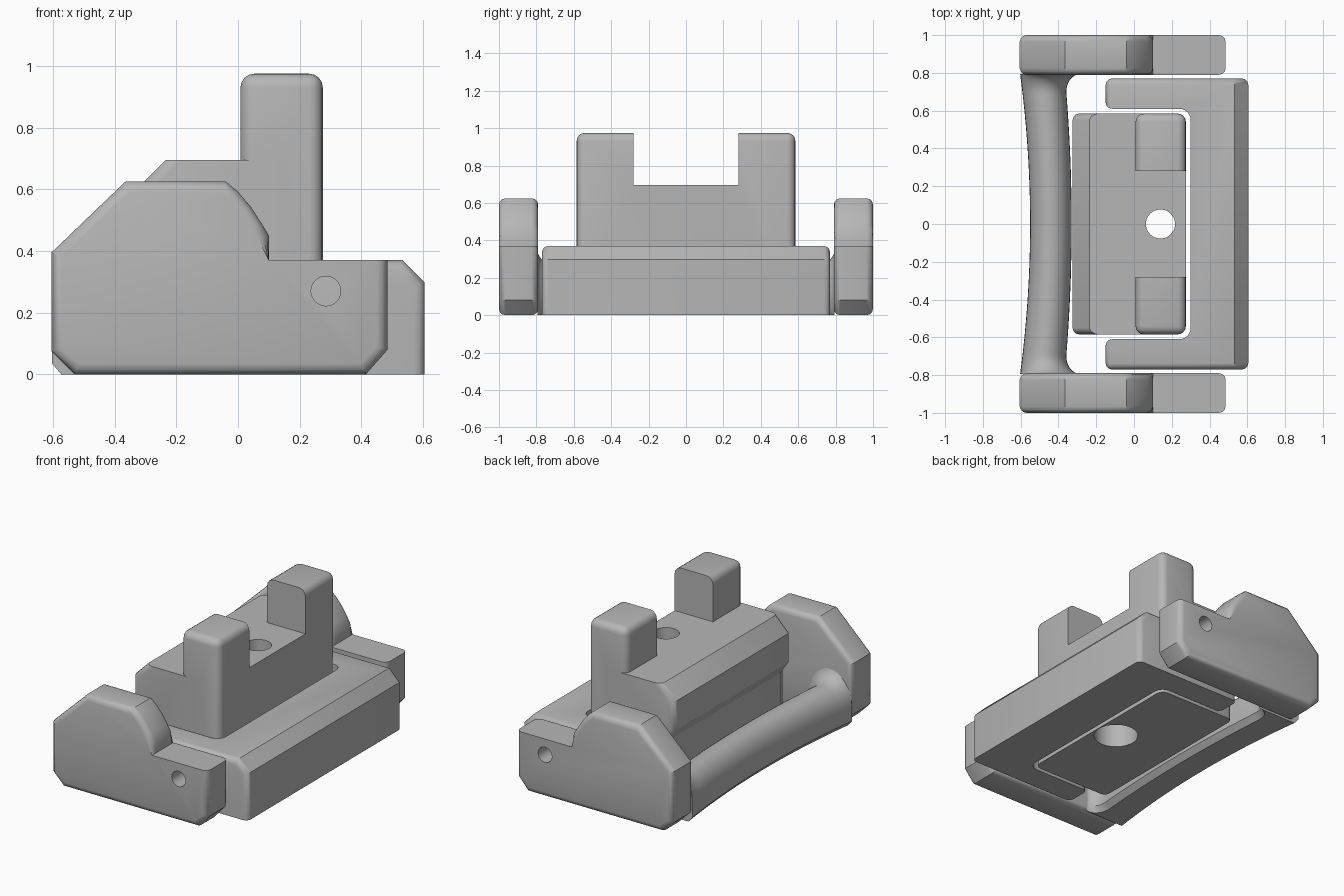
import bpy
import bmesh
from math import sin, cos, pi, sqrt, radians
from mathutils import Vector, Matrix

cube = bpy.data.objects.get("Cube")
if cube:
    bpy.data.objects.remove(cube, do_unlink=True)

# Single grey finish
GREY = (0.47, 0.47, 0.47, 1)
grey = bpy.data.materials.new("plain grey")
grey.use_nodes = True
grey.diffuse_color = GREY
grey.node_tree.nodes["Principled BSDF"].inputs["Base Color"].default_value = GREY


def prism(points, axis, lo, hi):
    """Extrude a 2D outline along y (points are x, z) or z (points are x, y)."""
    bm = bmesh.new()
    place = (lambda a, b: (a, lo, b)) if axis == "y" else (lambda a, b: (a, b, lo))
    face = bm.faces.new([bm.verts.new(place(*p)) for p in points])
    step = Vector((0, hi - lo, 0) if axis == "y" else (0, 0, hi - lo))
    new = bmesh.ops.extrude_face_region(bm, geom=[face])["geom"]
    bmesh.ops.translate(bm, vec=step, verts=[v for v in new if isinstance(v, bmesh.types.BMVert)])
    # Some Blender versions keep the source face, some remove it
    if not face.is_valid:
        bmesh.ops.holes_fill(bm, edges=[e for e in bm.edges if e.is_boundary])
    bmesh.ops.recalc_face_normals(bm, faces=bm.faces[:])
    return bm


def bevel(bm, test, width, segments=3):
    """Bevel the edges whose midpoint and direction pass the test."""
    picked = []
    for e in bm.edges:
        a, b = e.verts[0].co, e.verts[1].co
        d = (b - a).normalized()
        if test((a + b) / 2, Vector((abs(d.x), abs(d.y), abs(d.z)))):
            picked.append(e)
    bmesh.ops.bevel(bm, geom=picked, offset=width, segments=segments,
                    profile=0.5, affect="EDGES", clamp_overlap=True)


def finish(bm, name):
    bmesh.ops.recalc_face_normals(bm, faces=bm.faces[:])
    mesh = bpy.data.meshes.new(name)
    bm.to_mesh(mesh)
    bm.free()
    obj = bpy.data.objects.new(name, mesh)
    bpy.context.collection.objects.link(obj)
    mesh.materials.append(grey)
    return obj


def activate(obj):
    bpy.ops.object.select_all(action="DESELECT")
    obj.select_set(True)
    bpy.context.view_layer.objects.active = obj


def combine(obj, other, operation):
    """Apply a boolean and discard the helper."""
    mod = obj.modifiers.new("combine", "BOOLEAN")
    mod.operation, mod.object, mod.solver = operation, other, "EXACT"
    activate(obj)
    bpy.ops.object.modifier_apply(modifier=mod.name)
    bpy.data.objects.remove(other, do_unlink=True)


def smooth(obj):
    activate(obj)
    bpy.ops.object.shade_smooth_by_angle(angle=radians(32))


def rod(radius, depth, centre, along_y=False):
    bm = bmesh.new()
    bmesh.ops.create_cone(bm, cap_ends=True, segments=40, radius1=radius, radius2=radius, depth=depth)
    if along_y:
        bm.transform(Matrix.Rotation(pi / 2, 4, "X"))
    bm.transform(Matrix.Translation(centre))
    return finish(bm, "cutter")


def box(x0, x1, y0, y1, z0, z1):
    return prism([(x0, y0), (x1, y0), (x1, y1), (x0, y1)], "z", z0, z1)


def near(a, b):
    return abs(a - b) < 0.004


# Side cheeks with a curved shoulder, low ledge and pivot hole
shoulder = [(0.10, 0.37), (0.10, 0.45), (0.073, 0.495), (0.04, 0.545), (0.0, 0.592), (-0.04, 0.625)]
outline = [(-0.605, 0.075), (-0.53, 0), (0.415, 0), (0.485, 0.08), (0.485, 0.37)]
outline += shoulder + [(-0.365, 0.625), (-0.605, 0.395)]
for side, name in ((-1, "front_cheek"), (1, "back_cheek")):
    bm = prism(outline, "y", min(side * 0.79, side), max(side * 0.79, side))
    bevel(bm, lambda m, d: d.y < 0.1 and not (near(m.z, 0.37) and d.x > 0.9), 0.035)
    cheek = finish(bm, name)
    combine(cheek, rod(0.048, 0.5, (0.285, side * 0.9, 0.27), True), "DIFFERENCE")
    smooth(cheek)

# Bowed handle bar, flaring into the cheeks
bm = bmesh.new()
rings = []
STEPS = 64
for i in range(STEPS + 1):
    t = -1 + 2 * i / STEPS
    y = 0.795 * sin(t * pi / 2)
    f = min(1, max(0, (abs(y) - 0.69) / 0.105))
    flare = 0.09 * (1 - sqrt(1 - f * f))
    bow = (y / 0.795) ** 2
    left = -0.55 - 0.053 * bow
    right = -0.33 - 0.037 * bow + flare
    top = 0.265 + flare
    mid, half = (left + right) / 2, (right - left) / 2
    section = [(left + 0.03, 0), (right - 0.03, 0), (right, 0.035)]
    section += [(mid + half * cos(a * pi / 16), 0.12 + (top - 0.12) * sin(a * pi / 16)) for a in range(17)]
    section += [(left, 0.035)]
    rings.append([bm.verts.new((x, y, z)) for x, z in section])
for a, b in zip(rings, rings[1:]):
    for k in range(len(a)):
        n = (k + 1) % len(a)
        bm.faces.new((a[k], a[n], b[n], b[k]))
bm.faces.new(rings[0])
bm.faces.new(rings[-1])
smooth(finish(bm, "handle_bar"))

# U-shaped base frame with rounded inner corners and a chamfered outer edge
R = 0.06
upper = [(0.30 - R + R * cos(a * pi / 12), 0.61 - R + R * sin(a * pi / 12)) for a in range(7)]
half = upper + [(-0.15, 0.61), (-0.15, 0.77), (0.605, 0.77)]
bm = prism(half + [(x, -y) for x, y in reversed(half)], "z", 0, 0.37)
bevel(bm, lambda m, d: near(m.x, 0.605) and near(m.z, 0.37), 0.072, 1)


def frame_edges(m, d):
    outer = near(abs(m.y), 0.77)
    tip = near(m.x, -0.15)
    return m.z > 0.01 and (outer or (tip and d.z > 0.9) or (tip and near(m.z, 0.37)))


bevel(bm, frame_edges, 0.033)
smooth(finish(bm, "base_frame"))

# Centre block: chamfered low body with an undercut, joined to a tall notched wall
body = [(-0.27, 0), (0.15, 0), (0.15, 0.695), (-0.235, 0.695), (-0.325, 0.605), (-0.325, 0.42), (-0.27, 0.34)]
bm = prism(body, "y", -0.585, 0.585)
bevel(bm, lambda m, d: m.x < -0.25 and d.y < 0.1 and m.z > 0.01, 0.035)
block = finish(bm, "centre_block")

bm = box(0.008, 0.275, -0.585, 0.585, 0, 0.975)
bevel(bm, lambda m, d: m.z > 0.01, 0.045, 4)
wall = finish(bm, "tall_wall")
combine(wall, finish(box(-0.1, 0.4, -0.28, 0.28, 0.695, 1.2), "notch"), "DIFFERENCE")
combine(block, wall, "UNION")

# Vertical bore with a wider pocket underneath
combine(block, rod(0.077, 2, (0.14, 0, 0.5)), "DIFFERENCE")
combine(block, rod(0.13, 0.6, (0.14, 0, 0)), "DIFFERENCE")
smooth(block)
